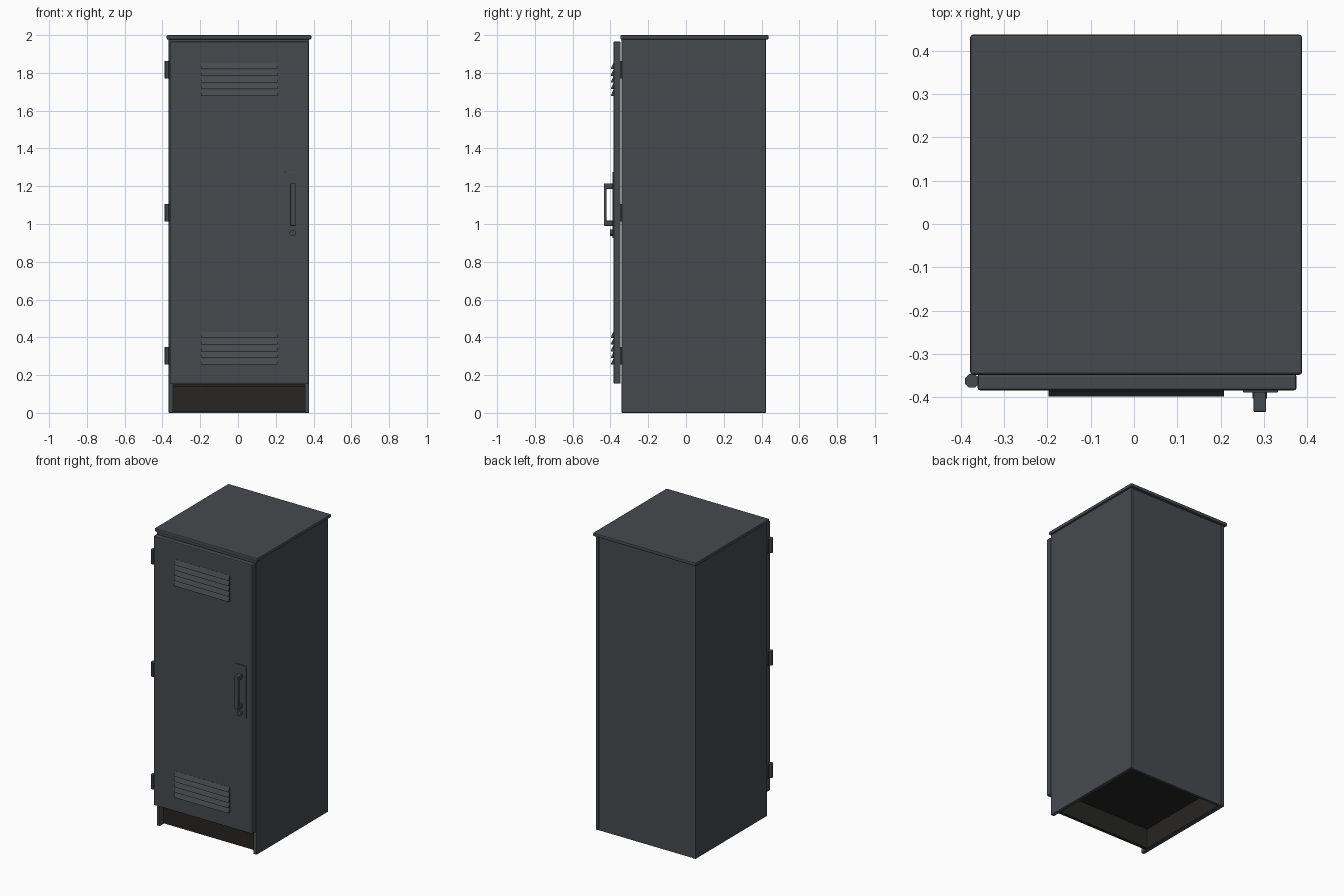
import bpy, bmesh, math

if "Cube" in bpy.data.objects:
    bpy.data.objects.remove(bpy.data.objects["Cube"])


def material(name, color):
    m = bpy.data.materials.new(name)
    m.diffuse_color = (*color, 1)
    m.use_nodes = True
    m.node_tree.nodes["Principled BSDF"].inputs["Base Color"].default_value = m.diffuse_color
    return m


STEEL = material("dark grey steel", (0.062, 0.067, 0.075))
BLACK = material("black base", (0.020, 0.019, 0.018))


def finish(name, bm, mat, bevel=0.0, smooth=False):
    bmesh.ops.recalc_face_normals(bm, faces=bm.faces)
    me = bpy.data.meshes.new(name)
    bm.to_mesh(me)
    bm.free()
    ob = bpy.data.objects.new(name, me)
    bpy.context.collection.objects.link(ob)
    me.materials.append(mat)
    if bevel:
        mod = ob.modifiers.new("bevel", 'BEVEL')
        mod.width, mod.segments = bevel, 2
    if smooth:
        bpy.context.view_layer.objects.active = ob
        ob.select_set(True)
        bpy.ops.object.shade_smooth_by_angle(angle=math.radians(35))
        ob.select_set(False)
    return ob


def box(name, x, y, z, mat=STEEL, bevel=0.0):
    """Box from (min, max) ranges."""
    bm = bmesh.new()
    bmesh.ops.create_cube(bm, size=1)
    for v in bm.verts:
        v.co = [r[0] if c < 0 else r[1] for c, r in zip(v.co, (x, y, z))]
    return finish(name, bm, mat, bevel)


def prism(name, points, vec, mat=STEEL, bevel=0.0, smooth=False):
    """Closed outline pushed along a vector."""
    bm = bmesh.new()
    f = bm.faces.new([bm.verts.new(p) for p in points])
    ext = bmesh.ops.extrude_face_region(bm, geom=[f])
    bmesh.ops.translate(bm, vec=vec, verts=[g for g in ext["geom"] if isinstance(g, bmesh.types.BMVert)])
    return finish(name, bm, mat, bevel, smooth)


L, R, F, B, T = -0.367, 0.377, -0.341, 0.423, 0.023   # cabinet limits, panel thickness

# Cabinet shell: side panels, slightly recessed back, roof, front frame
box("left_panel", (L, L + T), (F, B), (0, 1.978), bevel=0.003)
box("right_panel", (R - T, R), (F, B), (0, 1.978), bevel=0.003)
box("back_panel", (L + T, R - T), (B - T, B - 0.005), (0, 1.978))
box("front_header", (L + T, R - T), (F, F + T), (1.93, 1.978))
box("front_sill", (L + T, R - T), (F + 0.002, F + T), (0.15, 0.19))
box("lid", (L - 0.011, R + 0.011), (-0.348, 0.437), (1.977, 2.0), bevel=0.006)

# Dark recessed base: floor, kick plate and inner skirt
box("floor", (L + T, R - T), (F + 0.02, B - T), (0.14, 0.155), BLACK)
box("kick_plate", (L + T, R - T), (-0.30, -0.28), (0.005, 0.15), BLACK)
for name, x in (("left_skirt", L + T), ("right_skirt", R - T - 0.004)):
    box(name, (x, x + 0.004), (-0.28, B - T), (0.005, 0.15), BLACK)
box("back_skirt", (L + T, R - T), (B - T - 0.004, B - T), (0.005, 0.15), BLACK)

# Door
box("door", (-0.361, 0.375), (-0.384, -0.346), (0.155, 1.966), bevel=0.006)

# Louvred vents: wedges that slope outward toward the bottom
for label, z0 in (("lower", 0.255), ("upper", 1.678)):
    for i in range(5):
        z = z0 + i * 0.0355
        prism(f"{label}_louvre_{i + 1}",
              [(-0.197, -0.383, z), (-0.197, -0.398, z), (-0.197, -0.398, z + 0.004),
               (-0.197, -0.385, z + 0.031), (-0.197, -0.383, z + 0.031)], (0.405, 0, 0))

# Hinges: octagonal knuckles with a leaf behind
for i, z in enumerate((0.255, 1.012, 1.769)):
    ring = [(-0.374 + 0.0172 * math.cos(a), -0.362 + 0.0172 * math.sin(a), z)
            for a in (math.pi / 8 + k * math.pi / 4 for k in range(8))]
    prism(f"hinge_knuckle_{i + 1}", ring, (0, 0, 0.095))
    box(f"hinge_leaf_{i + 1}", (-0.374, -0.30), (-0.347, -0.340), (z, z + 0.095))

# Handle: backing plate, bracket-shaped pull, round lock
box("handle_plate", (0.252, 0.332), (-0.389, -0.383), (0.925, 1.275), bevel=0.002)
pull = [(-0.388, 0.99), (-0.434, 0.99), (-0.434, 1.214), (-0.388, 1.214),
        (-0.388, 1.186), (-0.420, 1.186), (-0.420, 1.018), (-0.388, 1.018)]
prism("handle_pull", [(0.276, y, z) for y, z in pull], (0.029, 0, 0), bevel=0.003)
lock = [(0.290 + 0.017 * math.cos(a), -0.388, 0.953 + 0.017 * math.sin(a))
        for a in (k * math.pi / 8 for k in range(16))]
prism("lock", lock, (0, -0.015, 0), smooth=True)
